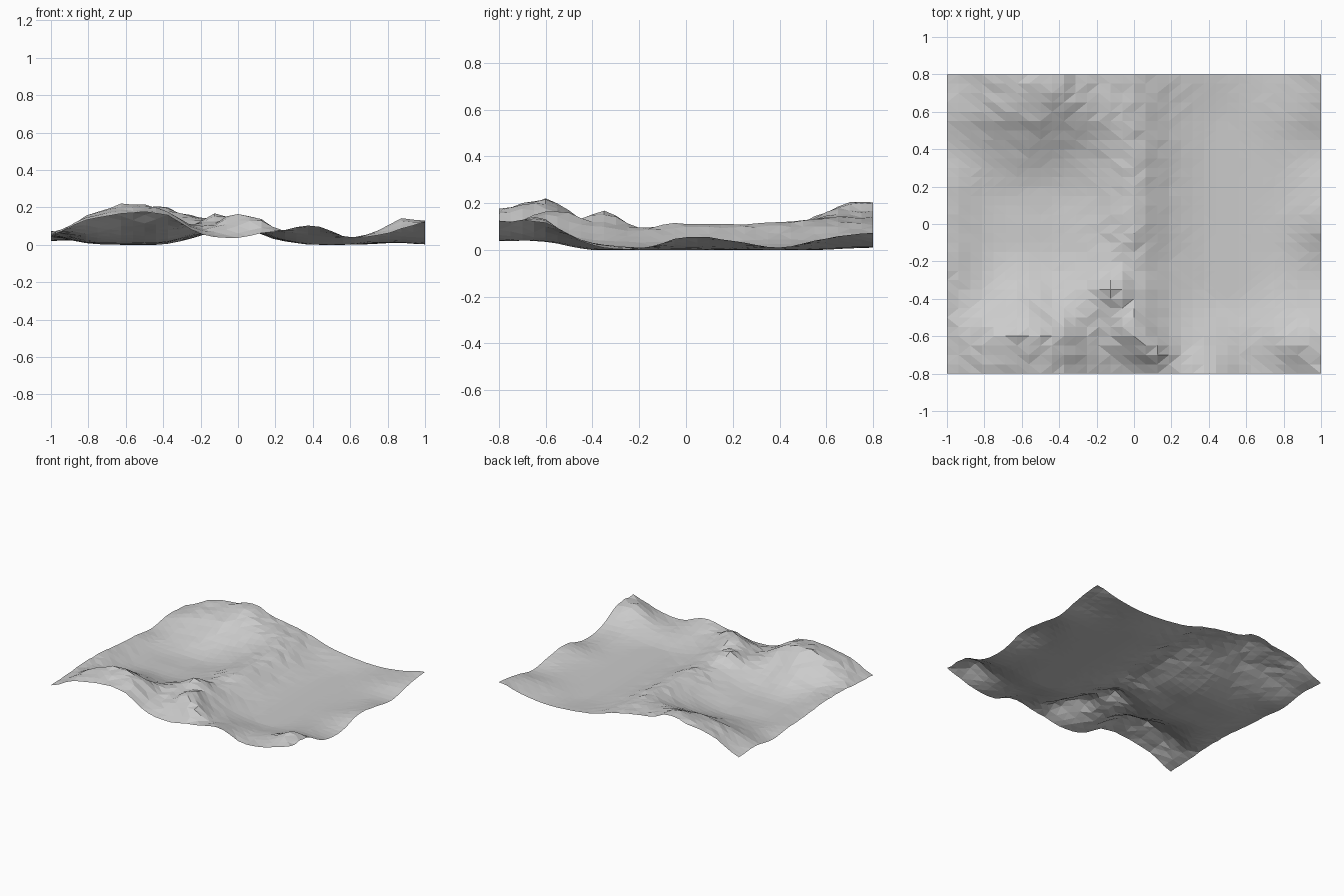
import bpy, bmesh, math, random

if "Cube" in bpy.data.objects:
    bpy.data.objects.remove(bpy.data.objects["Cube"])

random.seed(4)

# Coarse relief in hundredths: rows from front to back, columns left to right, 0.2 apart
RELIEF = [
    [5, 14, 16, 16.5, 6, 3.5, 7, 10, 4, 6, 12],
    [6, 15, 21, 18, 9, 14, 6.5, 5, 3.5, 8, 11],
    [7, 6, 10, 8, 11, 12, 4, .3, .3, 3, 2],
    [7, 2, 2, 2, 7, 9.5, 3, 0, 0, 1, .5],
    [5, 1, .5, .8, 5.5, 11.5, 3.5, 0, 0, 1.5, 5.5],
    [4, 1, .3, .5, 5, 11, 3.5, 0, 0, 1, 4],
    [2, 4, 6, 6, 8, 12, 4, 0, 0, 1, 1],
    [5, 11, 15, 16, 14, 12, 4, .5, .5, 3, 5],
    [4, 13, 17, 18, 14.5, 11, 5, 2, 1, 3, 7.5],
]

# Rocky crags: x, y, extra height, radius
CRAGS = [
    (-.12, -.34, .06, .08), (0, -.55, .025, .07), (.11, -.68, .06, .08),
    (.87, -.66, .05, .09), (-.44, .73, .03, .1), (-.56, -.67, .008, .12),
]


def cubic(p, t):
    a, b, c, d = p
    return b + .5 * t * (c - a + t * (2 * a - 5 * b + 4 * c - d + t * (3 * (b - c) + d - a)))


def sample(values, u):
    n = len(values) - 1
    i = min(int(u), n - 1)
    return cubic([values[max(0, min(n, i + k))] for k in (-1, 0, 1, 2)], u - i)


def height(x, y):
    u, v = (x + 1) * 5, (y + .8) * 5
    z = sample([sample(row, u) for row in RELIEF], v) / 100
    for cx, cy, h, r in CRAGS:
        z += h * math.exp(-((x - cx) ** 2 + (y - cy) ** 2) / (r * r))
    # Higher ground is rougher
    z += random.uniform(-1, 1) * .045 * max(z, 0)
    return max(0, z)


# Terrain sheet: 32 x 32 cells
bm = bmesh.new()
bmesh.ops.create_grid(bm, x_segments=32, y_segments=32, size=1)
for v in bm.verts:
    v.co.y *= .8
    v.co.z = height(v.co.x, v.co.y)
bmesh.ops.triangulate(bm, faces=bm.faces[:])
mesh = bpy.data.meshes.new("terrain")
bm.to_mesh(mesh)
bm.free()
terrain = bpy.data.objects.new("terrain", mesh)
bpy.context.collection.objects.link(terrain)
